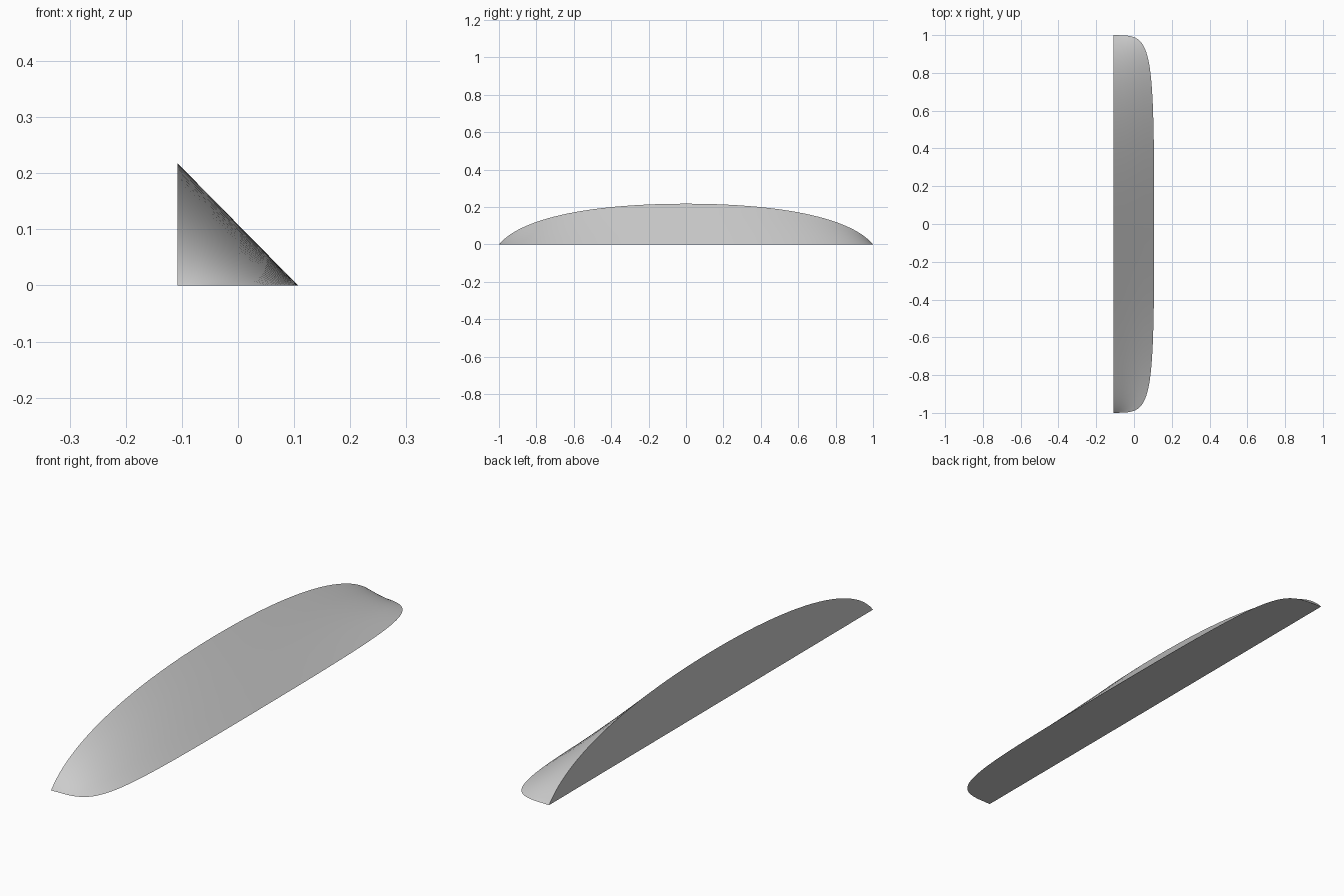
import bpy
import bmesh

cube = bpy.data.objects.get("Cube")
if cube:
    bpy.data.objects.remove(cube, do_unlink=True)

BACK = -0.108
STEPS = 32   # sections along each half
ROWS = 4     # strips across the slope

# Half outlines as cubic curves of (distance along y, reach), tip to middle
BASE_OUTLINE = [(1, 0), (1, 0.2), (1, 0.215), (0, 0.215)]
CREST_OUTLINE = [(1, 0), (0.88, 0.145), (0.5, 0.218), (0, 0.218)]


def cubic(points, t):
    s = 1 - t
    weights = (s ** 3, 3 * s * s * t, 3 * s * t * t, t ** 3)
    return tuple(sum(w * p[i] for w, p in zip(weights, points)) for i in (0, 1))


def reach_at(points, y):
    """Reach of an outline at a given distance along y, found by bisection."""
    low, high = 0.0, 1.0
    for _ in range(40):
        mid = (low + high) / 2
        if cubic(points, mid)[0] > y:
            low = mid
        else:
            high = mid
    return cubic(points, high)[1]


# Section positions, closer together towards the rounded tips
half = [cubic(CREST_OUTLINE, (i / STEPS) ** 1.6)[0] for i in range(STEPS + 1)]
stations = [-y for y in half] + half[-2::-1]

# Triangular sections: back corner, then the slope from crest to base edge
bm = bmesh.new()
sections = []
for y in stations:
    width = reach_at(BASE_OUTLINE, abs(y))
    height = reach_at(CREST_OUTLINE, abs(y))
    ring = [bm.verts.new((BACK, y, 0))]
    for r in range(ROWS + 1):
        k = r / ROWS
        ring.append(bm.verts.new((BACK + width * k, y, height * (1 - k))))
    sections.append(ring)

# Skin the sections, then close each tip to a point
for a, b in zip(sections, sections[1:]):
    for i in range(len(a)):
        j = (i + 1) % len(a)
        bm.faces.new((a[i], a[j], b[j], b[i]))
bmesh.ops.remove_doubles(bm, verts=bm.verts[:], dist=0.0001)
bmesh.ops.recalc_face_normals(bm, faces=bm.faces[:])

mesh = bpy.data.meshes.new("curved_wedge")
bm.to_mesh(mesh)
bm.free()
wedge = bpy.data.objects.new("curved_wedge", mesh)
bpy.context.collection.objects.link(wedge)

# Plain grey
grey = bpy.data.materials.new("light_grey")
grey.use_nodes = True
color = (0.6, 0.6, 0.6, 1)
grey.diffuse_color = color
grey.node_tree.nodes["Principled BSDF"].inputs["Base Color"].default_value = color
mesh.materials.append(grey)

# Smooth slope with crisp edges at the flat back and base
bpy.ops.object.select_all(action='DESELECT')
wedge.select_set(True)
bpy.context.view_layer.objects.active = wedge
bpy.ops.object.shade_smooth_by_angle(angle=0.6)
